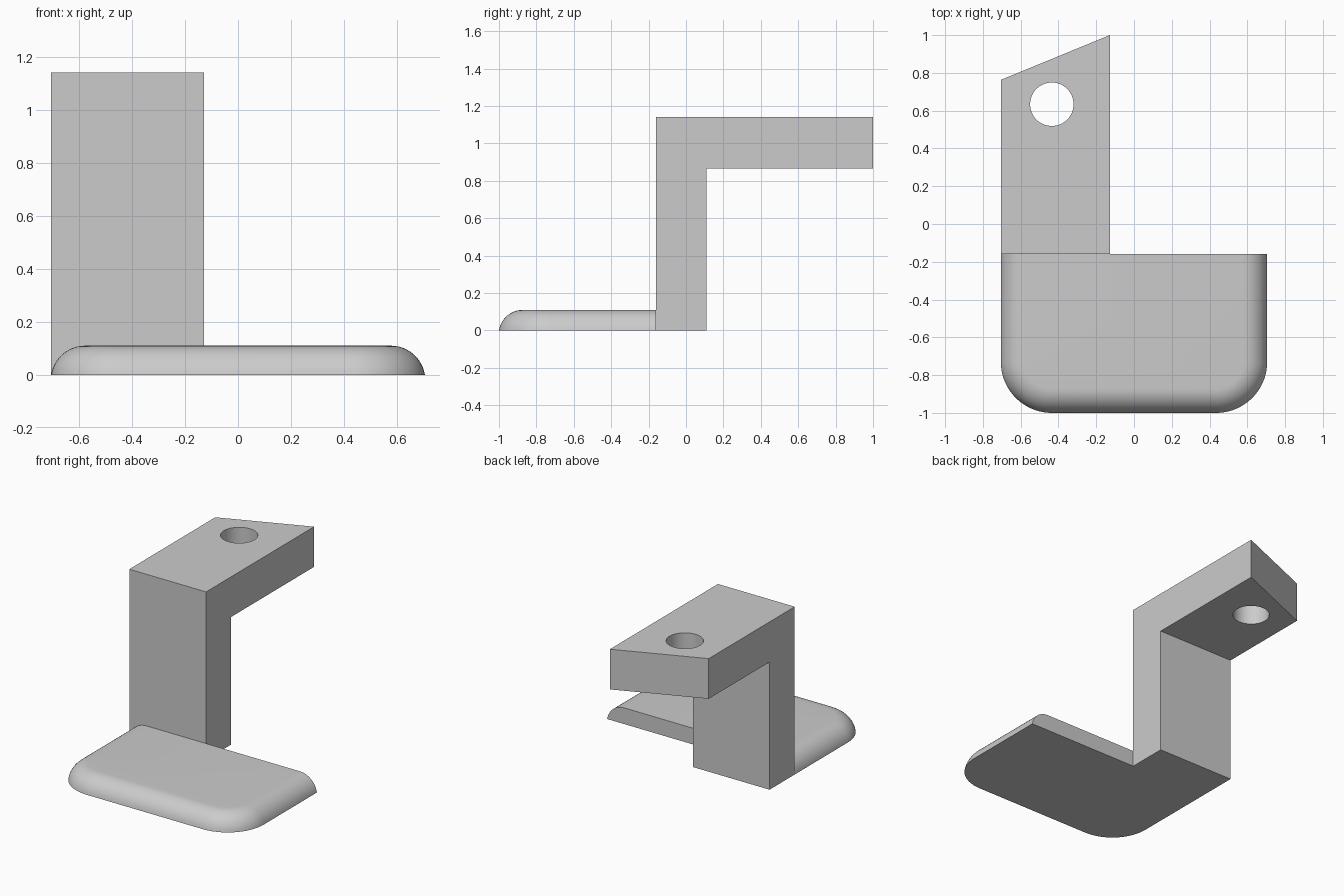
import bpy
import bmesh
from math import sin, cos, pi, sqrt, radians

cube = bpy.data.objects.get("Cube")
if cube:
    bpy.data.objects.remove(cube, do_unlink=True)

# Single grey material
GREY = (0.6, 0.6, 0.6, 1)
grey = bpy.data.materials.new("plain grey")
grey.use_nodes = True
grey.diffuse_color = GREY
grey.node_tree.nodes["Principled BSDF"].inputs["Base Color"].default_value = GREY

# Main dimensions
HALF_W, FRONT, JOIN = 0.705, -1.0, -0.16
BASE_H, CORNER_R, EDGE_R = 0.11, 0.27, 0.13
POST_BACK, ARM_BOTTOM, TOP = 0.11, 0.867, 1.14
INNER_X, END_LONG, END_SHORT = -0.128, 1.0, 0.763
HOLE_X, HOLE_Y, HOLE_R = -0.435, 0.634, 0.115


def finish(name, bm):
    bmesh.ops.recalc_face_normals(bm, faces=bm.faces)
    mesh = bpy.data.meshes.new(name)
    bm.to_mesh(mesh)
    bm.free()
    mesh.materials.append(grey)
    obj = bpy.data.objects.new(name, mesh)
    bpy.context.collection.objects.link(obj)
    return obj


def activate(obj):
    bpy.ops.object.select_all(action="DESELECT")
    obj.select_set(True)
    bpy.context.view_layer.objects.active = obj


def outline(inset, steps=20):
    """Base footprint: flat back, two rounded front corners."""
    w, r = HALF_W - inset, CORNER_R - inset
    cx, cy = HALF_W - CORNER_R, FRONT + CORNER_R
    arc = [i / steps * pi / 2 for i in range(steps + 1)]
    left = [(-cx - r * cos(a), cy - r * sin(a)) for a in arc]
    right = [(-x, y) for x, y in reversed(left)]
    return [(-w, JOIN)] + left + right + [(w, JOIN)]


# Base plate: stacked outlines following the rounded upper edge
bm = bmesh.new()
rings, levels = [], 12
widest = sqrt(EDGE_R ** 2 - (EDGE_R - BASE_H) ** 2)
start = math_start = (EDGE_R - BASE_H) / EDGE_R
for k in range(levels + 1):
    angle = start + (pi / 2 - start) * k / levels
    z = max(0, BASE_H - EDGE_R + EDGE_R * sin(angle)) if k else 0
    inset = widest - EDGE_R * cos(angle) if k else 0
    rings.append([bm.verts.new((x, y, z)) for x, y in outline(inset)])
for low, high in zip(rings, rings[1:]):
    for i in range(len(low) - 1):
        bm.faces.new((low[i], low[i + 1], high[i + 1], high[i]))
bm.faces.new(rings[0])
bm.faces.new(rings[-1])
bm.faces.new([r[0] for r in rings] + [r[-1] for r in reversed(rings)])
base = finish("base_plate", bm)

# Bracket: upright post and arm from one side profile, with a slanted arm end
bm = bmesh.new()


def side(x, end):
    profile = [(JOIN, 0), (POST_BACK, 0), (POST_BACK, ARM_BOTTOM),
               (end, ARM_BOTTOM), (end, TOP), (JOIN, TOP)]
    return [bm.verts.new((x, y, z)) for y, z in profile]


outer, inner = side(-HALF_W, END_SHORT), side(INNER_X, END_LONG)
bm.faces.new(outer)
bm.faces.new(inner)
for i in range(len(outer)):
    j = (i + 1) % len(outer)
    bm.faces.new((outer[i], outer[j], inner[j], inner[i]))
bracket = finish("bracket", bm)

# Round hole through the arm
bpy.ops.mesh.primitive_cylinder_add(vertices=64, radius=HOLE_R, depth=0.6,
                                    location=(HOLE_X, HOLE_Y, TOP - 0.14))
cutter = bpy.context.object
cutter.name = "hole_cutter"
cutter.hide_render = True
cutter.data.materials.append(grey)
cut = bracket.modifiers.new("hole", "BOOLEAN")
cut.operation = "DIFFERENCE"
cut.solver = "EXACT"
cut.object = cutter
activate(bracket)
bpy.ops.object.modifier_apply(modifier=cut.name)
bpy.data.objects.remove(cutter, do_unlink=True)

# Smooth the curved surfaces, keep the corners crisp
for part in (base, bracket):
    activate(part)
    bpy.ops.object.shade_smooth_by_angle(angle=radians(30))
